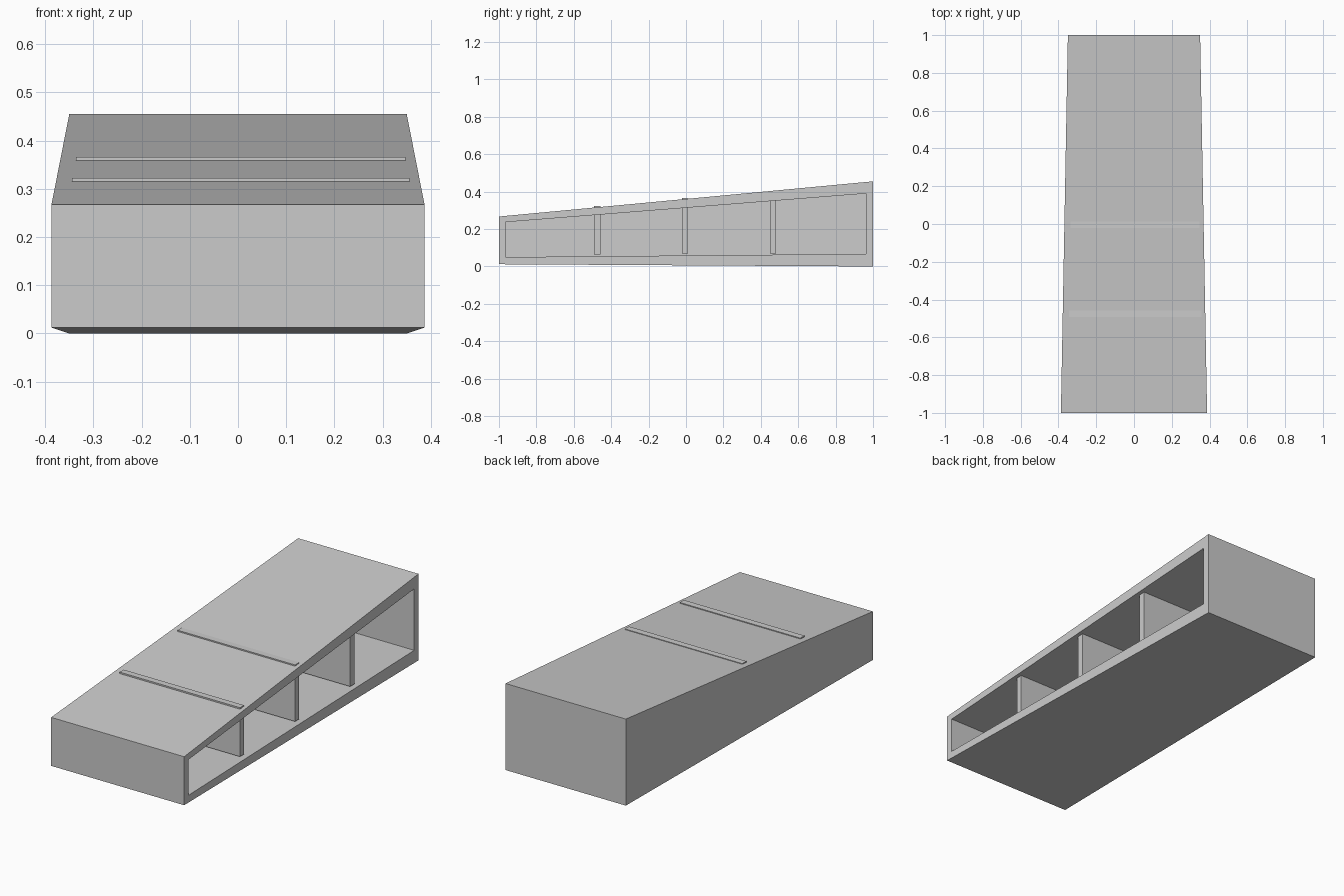
import bpy

cube = bpy.data.objects.get("Cube")
if cube:
    bpy.data.objects.remove(cube)

grey = bpy.data.materials.new("light grey")
grey.use_nodes = True
colour = (0.6, 0.6, 0.6, 1)
grey.diffuse_color = colour
grey.node_tree.nodes["Principled BSDF"].inputs["Base Color"].default_value = colour

WALL = 0.033


def half_width(y):
    return 0.3685 - 0.0185 * y


def make(name, verts, faces):
    mesh = bpy.data.meshes.new(name)
    mesh.from_pydata(verts, [], faces)
    mesh.materials.append(grey)
    obj = bpy.data.objects.new(name, mesh)
    bpy.context.collection.objects.link(obj)
    return obj


def ring(profile, side, inset=0):
    """Side profile (y, z) placed on the tapering left or right plane."""
    return [(side * (half_width(y) - inset), y, z) for y, z in profile]


def band(a, b):
    """Quads joining two rings of four vertices."""
    return [(a + i, a + (i + 1) % 4, b + (i + 1) % 4, b + i) for i in range(4)]


# Wedge-shaped shell with an open compartment on its left side
outer = [(-1, 0.012), (1, 0), (1, 0.455), (-1, 0.267)]
opening = [(-0.965, 0.05), (0.963, 0.067), (0.963, 0.39), (-0.965, 0.237)]
shell_verts = (ring(outer, -1) + ring(outer, 1)
               + ring(opening, 1) + ring(opening, -1, WALL))
shell_faces = [(3, 2, 1, 0)] + band(0, 4) + band(4, 8) + band(8, 12) + [(12, 13, 14, 15)]
make("wedge_shell", shell_verts, shell_faces)

# Upright dividers; the first two poke slightly through the sloping top
for name, y, bottom, top in (("front_divider", -0.475, 0.065, 0.3225),
                             ("middle_divider", -0.005, 0.068, 0.3655),
                             ("rear_divider", 0.465, 0.07, 0.395)):
    profile = [(y - 0.017, bottom), (y + 0.017, bottom), (y + 0.017, top), (y - 0.017, top)]
    x_left, x_right = half_width(y) - 0.021, WALL - half_width(y)
    verts = [(x, py, pz) for x in (x_right, x_left) for py, pz in profile]
    make(name, verts, [(3, 2, 1, 0), (4, 5, 6, 7)] + band(0, 4))
